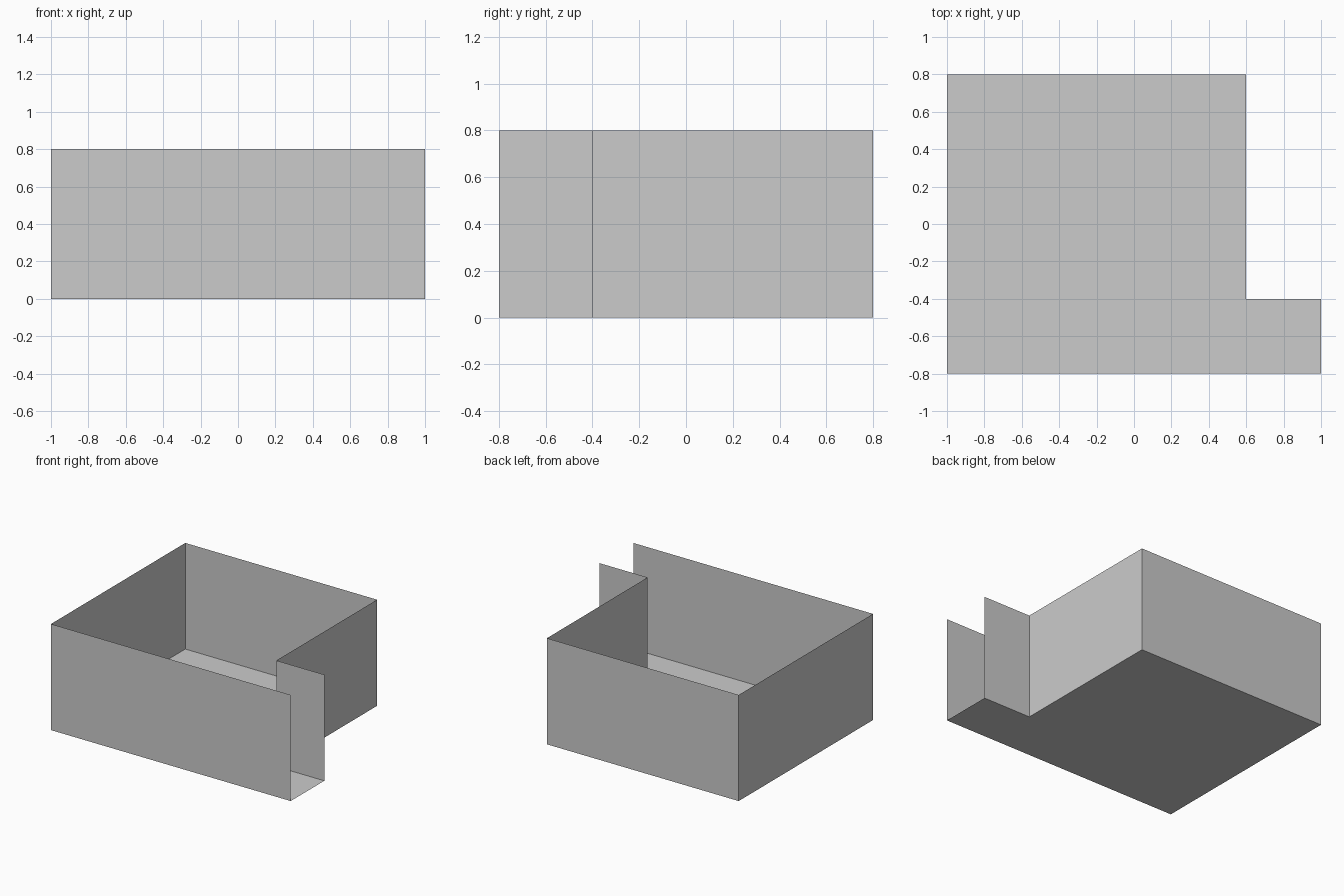
import bpy, bmesh

if "Cube" in bpy.data.objects:
    bpy.data.objects.remove(bpy.data.objects["Cube"])

HEIGHT = 0.8
# L-shaped room outline, running from one side of the open end to the other
OUTLINE = [(1, -0.4), (0.6, -0.4), (0.6, 0.8), (-1, 0.8), (-1, -0.8), (1, -0.8)]


def finish(name, bm):
    mesh = bpy.data.meshes.new(name)
    bm.to_mesh(mesh)
    bm.free()
    obj = bpy.data.objects.new(name, mesh)
    bpy.context.collection.objects.link(obj)
    return obj


# Floor: one flat L-shaped sheet
bm = bmesh.new()
bm.faces.new([bm.verts.new((x, y, 0)) for x, y in OUTLINE])
finish("floor", bm)

# Walls: outline raised into thin sheets, left open at the x = 1 doorway
bm = bmesh.new()
verts = [bm.verts.new((x, y, 0)) for x, y in OUTLINE]
edges = [bm.edges.new(pair) for pair in zip(verts, verts[1:])]
raised = bmesh.ops.extrude_edge_only(bm, edges=edges)["geom"]
top = [v for v in raised if isinstance(v, bmesh.types.BMVert)]
bmesh.ops.translate(bm, verts=top, vec=(0, 0, HEIGHT))
bmesh.ops.recalc_face_normals(bm, faces=bm.faces)
finish("walls", bm)
